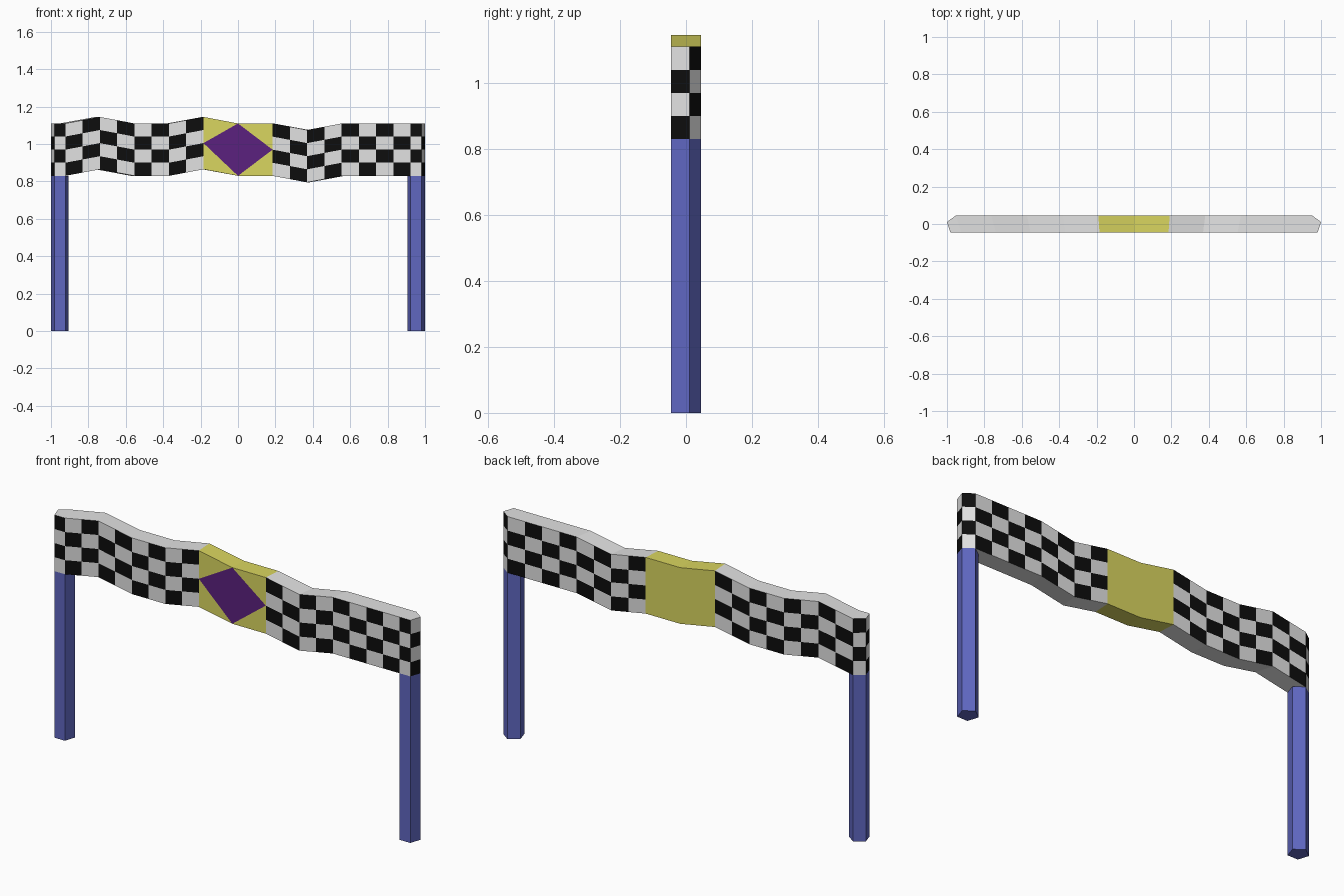
import bpy, bmesh, math

if "Cube" in bpy.data.objects:
    bpy.data.objects.remove(bpy.data.objects["Cube"])

def material(name, rgb):
    m = bpy.data.materials.new(name)
    m.diffuse_color = (*rgb, 1)
    m.use_nodes = True
    m.node_tree.nodes["Principled BSDF"].inputs["Base Color"].default_value = m.diffuse_color
    return m

WHITE, BLACK, YELLOW, PURPLE = range(4)
banner_mats = [material("white", (0.76, 0.76, 0.76)),
               material("black", (0.004, 0.004, 0.004)),
               material("yellow", (0.70, 0.67, 0.115)),
               material("purple", (0.105, 0.015, 0.21))]
blue = material("blue", (0.115, 0.135, 0.53))

def finish(bm, name, mats):
    mesh = bpy.data.meshes.new(name)
    bm.to_mesh(mesh)
    bm.free()
    for m in mats:
        mesh.materials.append(m)
    obj = bpy.data.objects.new(name, mesh)
    bpy.context.collection.objects.link(obj)
    return obj

# Pentagonal post section, flat side to the front
R, CX, CY = 0.0498, 0.9526, -0.0045
BASE, HEIGHT, ROWS = 0.83, 0.28, 4
penta = [(R * math.cos(math.radians(90 + 72 * i)), CY + R * math.sin(math.radians(90 + 72 * i)))
         for i in range(5)]
FRONT_Y, BACK_Y = penta[2][1], penta[0][1]
TIP_X, TIP_Y = CX + penta[4][0], penta[4][1]
CORNER_X, INNER_X = CX + penta[3][0], CX + penta[2][0]

# Posts
for side, sx in (("left", -1), ("right", 1)):
    bm = bmesh.new()
    f = bm.faces.new([bm.verts.new((sx * CX + x, y, 0)) for x, y in penta])
    ext = bmesh.ops.extrude_face_region(bm, geom=[f])
    top = [v for v in ext["geom"] if isinstance(v, bmesh.types.BMVert)]
    bmesh.ops.translate(bm, verts=top, vec=(0, 0, BASE))
    bmesh.ops.recalc_face_normals(bm, faces=bm.faces)
    finish(bm, side + "_post", [blue])

# Rippled banner: height offset at each of the 11 kinks
ripple = [0, .035, 0, 0, .035, 0, 0, -.035, 0, 0, 0]

def lift(i):  # i = half-section index 0..20
    return (ripple[i // 2] + ripple[(i + 1) // 2]) / 2

front = [((i - 10) / 10 * INNER_X, FRONT_Y, lift(i)) for i in range(21)]
back = [((i - 10) / 10 * CX, BACK_Y, lift(i)) for i in range(21)]
tip_r, tip_l = (TIP_X, TIP_Y, 0), (-TIP_X, TIP_Y, 0)
cor_r, cor_l = (CORNER_X, FRONT_Y, 0), (-CORNER_X, FRONT_Y, 0)
outline = front + [cor_r, tip_r] + back[::-1] + [tip_l, cor_l]
cols = [int(abs(i - 9.5)) for i in range(20)]  # column number from the middle
columns = cols + [10, 11, 10] + cols + [10, 11, 10]

bm = bmesh.new()

def at(p, t):  # point on the outline at height fraction t
    return (p[0], p[1], BASE + p[2] + HEIGHT * t)

def face(points, mat):
    bm.faces.new([bm.verts.new(p) for p in points]).material_index = mat

# Chequered walls, plain yellow in the middle of the back
for n, k in enumerate(columns):
    a, b = outline[n], outline[(n + 1) % len(outline)]
    if k < 2 and n < 20:
        continue  # front middle is the diamond panel
    for row in range(ROWS):
        t1, t0 = 1 - row / ROWS, 1 - (row + 1) / ROWS
        mat = YELLOW if k < 2 else (BLACK if (k + row) % 2 == 0 else WHITE)
        face([at(a, t0), at(b, t0), at(b, t1), at(a, t1)], mat)

# Diamond panel on the front
l, c, r = front[8], front[10], front[12]
face([at(l, .5), at(c, 0), at(c, 1)], PURPLE)
face([at(c, 0), at(r, .5), at(c, 1)], PURPLE)
face([at(l, .5), at(c, 1), at(l, 1)], YELLOW)
face([at(l, 0), at(c, 0), at(l, .5)], YELLOW)
face([at(c, 1), at(r, .5), at(r, 1)], YELLOW)
face([at(c, 0), at(r, 0), at(r, .5)], YELLOW)

# Top and underside
for t in (1, 0):
    strips = [([front[i], front[i + 2], back[i + 2], back[i]],
               YELLOW if i in (8, 10) else WHITE) for i in range(0, 20, 2)]
    strips += [([front[20], cor_r, tip_r, back[20]], WHITE),
               ([cor_l, front[0], back[0], tip_l], WHITE)]
    for pts, mat in strips:
        face([at(p, t) for p in (pts if t else pts[::-1])], mat)

bmesh.ops.remove_doubles(bm, verts=bm.verts, dist=0.0005)
finish(bm, "chequered_banner", banner_mats)
